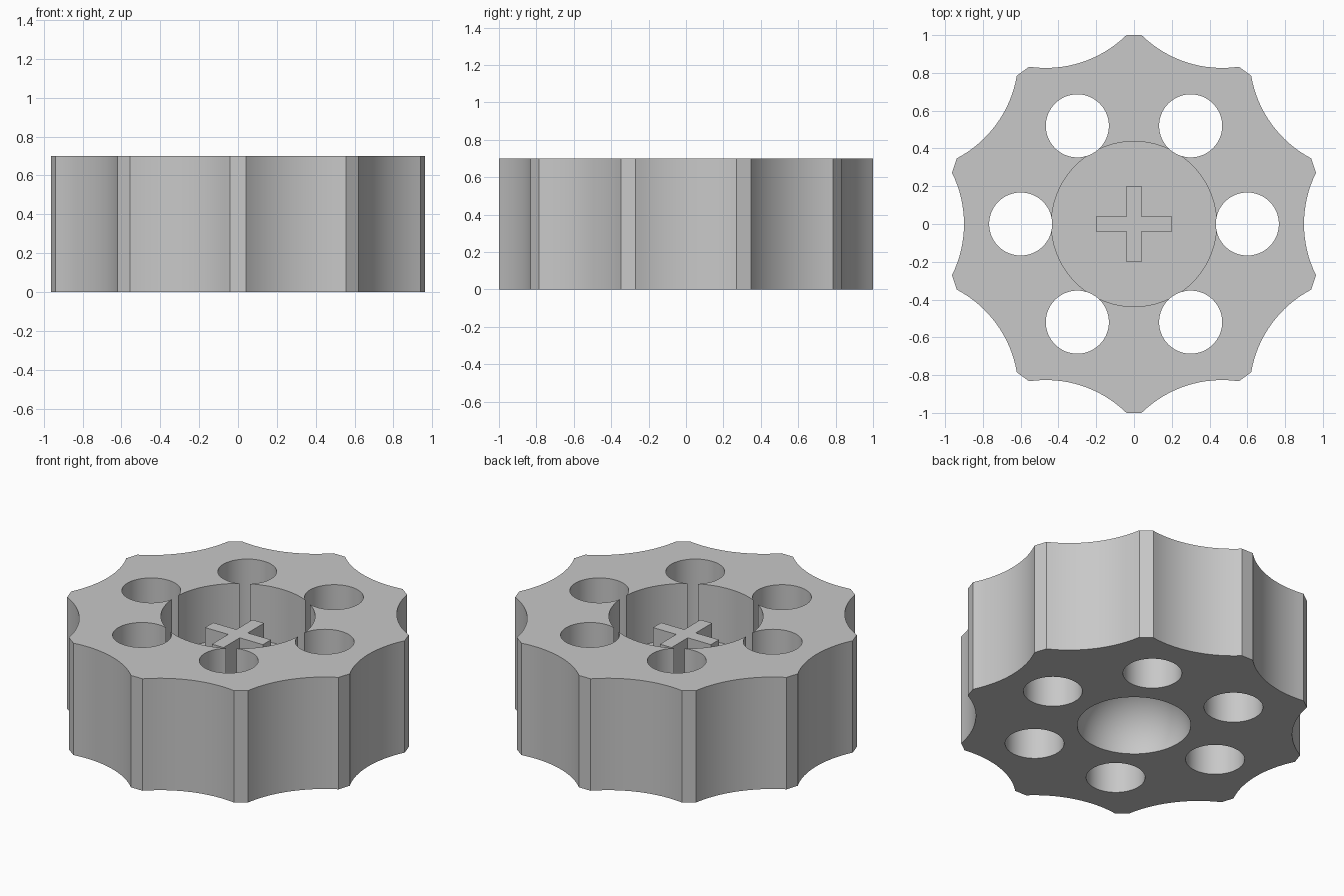
import bpy, math

if "Cube" in bpy.data.objects:
    bpy.data.objects.remove(bpy.data.objects["Cube"])

HEIGHT = 0.70
FLOOR = 0.35          # bottom of the central recess
TIPS = 10

grey = bpy.data.materials.new("mid_grey")
grey.diffuse_color = (0.58, 0.58, 0.58, 1)
grey.use_nodes = True
grey.node_tree.nodes["Principled BSDF"].inputs["Base Color"].default_value = grey.diffuse_color


def prism(name, outline, z0, z1):
    """Extrude a closed 2D outline between two heights."""
    n = len(outline)
    verts = [(x, y, z) for z in (z0, z1) for x, y in outline]
    faces = [list(range(n))[::-1], list(range(n, 2 * n))]
    faces += [(i, (i + 1) % n, n + (i + 1) % n, n + i) for i in range(n)]
    mesh = bpy.data.meshes.new(name)
    mesh.from_pydata(verts, [], faces)
    mesh.materials.append(grey)
    obj = bpy.data.objects.new(name, mesh)
    bpy.context.collection.objects.link(obj)
    return obj


def circle(cx, cy, r, n=64):
    return [(cx + r * math.cos(2 * math.pi * i / n),
             cy + r * math.sin(2 * math.pi * i / n)) for i in range(n)]


def activate(obj):
    bpy.ops.object.select_all(action='DESELECT')
    obj.select_set(True)
    bpy.context.view_layer.objects.active = obj


def cut(target, cutter):
    mod = target.modifiers.new("cut", 'BOOLEAN')
    mod.operation = 'DIFFERENCE'
    mod.solver = 'EXACT'
    mod.object = cutter
    activate(target)
    bpy.ops.object.modifier_apply(modifier=mod.name)
    bpy.data.objects.remove(cutter, do_unlink=True)


# Scalloped outline: narrow flat tips joined by concave arcs
half = math.pi / TIPS
tx = math.cos(half) + 0.04 * math.sin(half)
ty = math.sin(half) - 0.04 * math.cos(half)
sag = tx - 0.90
radius = (ty * ty + sag * sag) / (2 * sag)
centre = 0.90 + radius
sweep = math.asin(ty / radius)
outline = []
STEPS = 16
for k in range(TIPS):
    a = 2 * half * k
    for i in range(STEPS + 1):
        t = sweep * (2 * i / STEPS - 1)
        x, y = centre - radius * math.cos(t), radius * math.sin(t)
        outline.append((x * math.cos(a) - y * math.sin(a),
                        x * math.sin(a) + y * math.cos(a)))
body = prism("scalloped_body", outline, 0, HEIGHT)

# Central recess from the top
cut(body, prism("recess_cutter", circle(0, 0, 0.437, 96), FLOOR, HEIGHT + 0.2))

# Six through holes that just break into the recess
for k in range(6):
    a = math.pi / 3 * k
    cut(body, prism("hole_cutter",
                    circle(0.6 * math.cos(a), 0.6 * math.sin(a), 0.167),
                    -0.2, HEIGHT + 0.2))

# Domed hollow in the underside
bpy.ops.mesh.primitive_uv_sphere_add(segments=64, ring_count=33, radius=0.322)
dome = bpy.context.object
dome.data.materials.append(grey)
cut(body, dome)

activate(body)
bpy.ops.object.shade_smooth_by_angle(angle=math.radians(25))

# Cross-shaped post standing in the recess
w, l = 0.04, 0.20
cross = [(w, w), (w, l), (-w, l), (-w, w), (-l, w), (-l, -w),
         (-w, -w), (-w, -l), (w, -l), (w, -w), (l, -w), (l, w)]
prism("cross_post", cross, FLOOR, 0.59)
